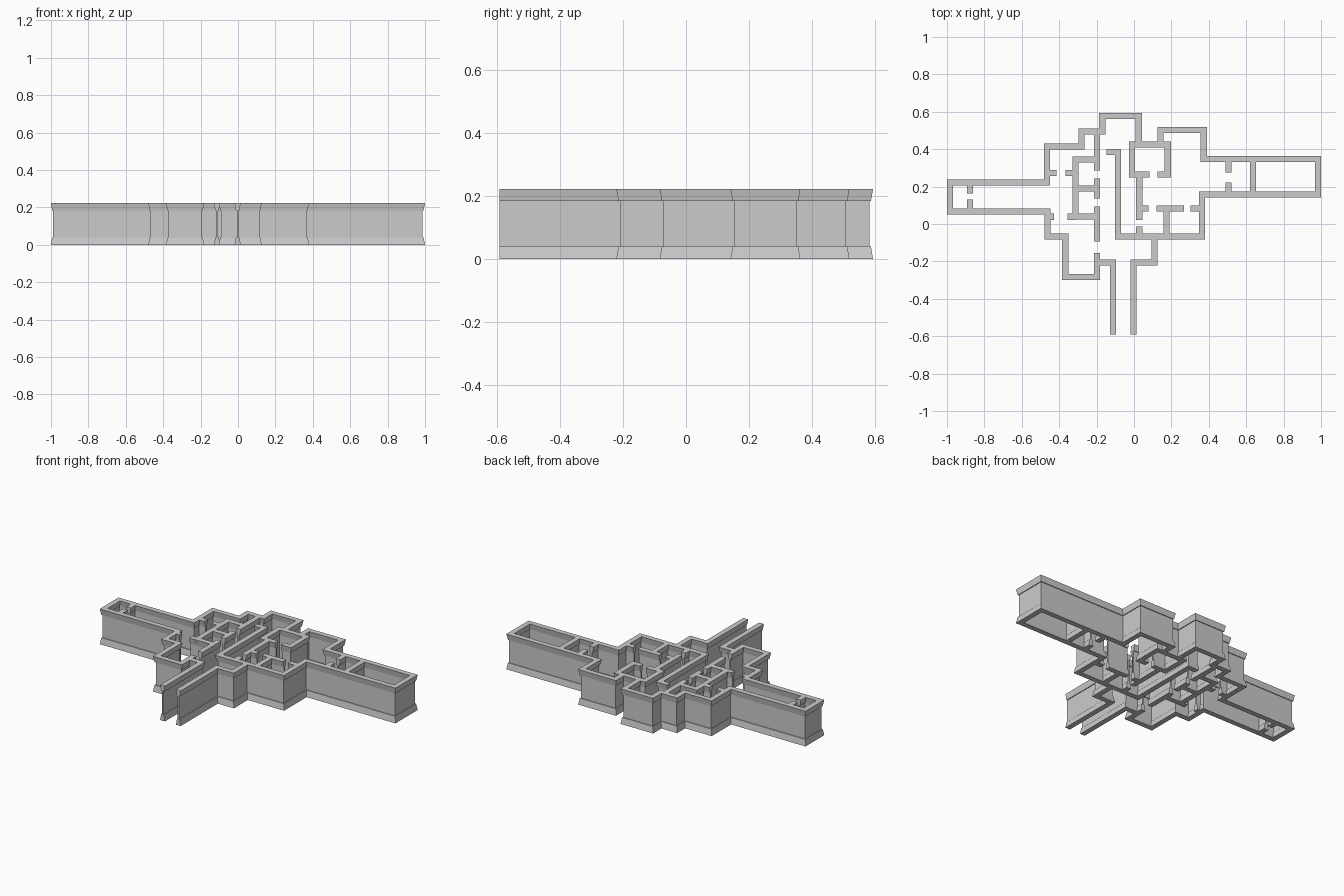
import bpy
import bmesh
from mathutils import Vector

default_cube = bpy.data.objects.get("Cube")
if default_cube:
    bpy.data.objects.remove(default_cube, do_unlink=True)

HEIGHT = 0.222
FOOT, TRIM, CORE = 0.0165, 0.0095, 0.0045   # half widths of the wall section

# Wall section: flared skirting, thin core, flared cornice
right_side = [(FOOT, 0), (TRIM, 0.04), (CORE, 0.04),
              (CORE, 0.184), (TRIM, 0.184), (FOOT, HEIGHT)]
SECTION = right_side + [(-w, z) for w, z in reversed(right_side)]


def plan_points(axis, start, stops):
    """Right-angled path: each stop moves along x or y in turn."""
    points = [Vector(start)]
    index = "xy".index(axis)
    for stop in stops:
        point = points[-1].copy()
        point[index] = stop
        points.append(point)
        index = 1 - index
    return points


def wall(name, axis, start, *stops):
    """Sweep the wall section along a plan path with mitred corners."""
    points = plan_points(axis, start, stops)
    normals = []
    for a, b in zip(points, points[1:]):
        d = (b - a).normalized()
        normals.append(Vector((d.y, -d.x)))
    mitres = [normals[0]]
    mitres += [a + b for a, b in zip(normals, normals[1:])]
    mitres.append(normals[-1])

    bm = bmesh.new()
    rings = []
    for point, mitre in zip(points, mitres):
        rings.append([bm.verts.new((*(point + mitre * w), z)) for w, z in SECTION])
    count = len(SECTION)
    for a, b in zip(rings, rings[1:]):
        for i in range(count):
            j = (i + 1) % count
            bm.faces.new((a[i], a[j], b[j], b[i]))
    bm.faces.new(rings[0])
    bm.faces.new(list(reversed(rings[-1])))
    bmesh.ops.recalc_face_normals(bm, faces=bm.faces[:])
    mesh = bpy.data.meshes.new(name)
    bm.to_mesh(mesh)
    bm.free()
    obj = bpy.data.objects.new(name, mesh)
    bpy.context.collection.objects.link(obj)
    return obj


def wall_with_doors(name, axis, line, *spans):
    """Straight wall along one axis, split into spans by door openings."""
    for number, (a, b) in enumerate(spans, 1):
        start = (a, line) if axis == "x" else (line, a)
        wall(f"{name}_{number}", axis, start, b)


# Outer shell, from the left-hand entrance wall round to the other one
wall("outer_wall", "y", (-0.112, -0.592),
     -0.205, -0.198, -0.283, -0.368, -0.067, -0.463,      # front corner room
     0.067, -0.984, 0.222, -0.465,                        # west wing
     0.415, -0.28, 0.495, -0.17, 0.578, 0.025,            # stepped rear
     0.425, 0.141, 0.503, 0.373,                          # rear room
     0.347, 0.983, 0.158, 0.363,                          # east wing
     -0.067, 0.11, -0.205, -0.002, -0.592)                # entrance passage

# Wing partitions
wall_with_doors("west_wing_partition", "y", -0.877, (0.222, 0.163), (0.131, 0.067))
wall_with_doors("east_wing_partition", "y", 0.505, (0.347, 0.275), (0.222, 0.158))
wall("east_wing_cross_wall", "y", (0.636, 0.347), 0.158)

# Corridor wall with its row of door openings
wall_with_doors("corridor_wall", "y", -0.198, (0.495, 0.286), (0.243, 0.136),
                (0.094, -0.094), (-0.155, -0.205))

# Small rooms beside the corridor
wall("side_rooms_wall", "x", (-0.198, 0.345), -0.313, 0.04, -0.198)
wall("side_rooms_divider", "x", (-0.313, 0.19), -0.198)
wall_with_doors("side_rooms_rear_doorway", "x", 0.273, (-0.465, -0.414), (-0.366, -0.313))
wall_with_doors("side_rooms_front_doorway", "x", 0.039, (-0.463, -0.428), (-0.356, -0.313))

# Long hall wall, hooked at the rear
wall("hall_wall", "x", (-0.147, 0.385), -0.086, -0.067, 0.11)

# Inner chamber with a front doorway
wall("chamber_wall", "x", (0.083, 0.265), -0.01, 0.425, 0.18, 0.265, 0.126)

# Rooms in front of the chamber
wall_with_doors("front_rooms_side", "y", 0.028, (0.265, 0.021), (-0.013, -0.067))
wall_with_doors("front_rooms_rear", "x", 0.082, (0.028, 0.078), (0.12, 0.267), (0.302, 0.363))
wall("front_rooms_divider", "y", (0.174, 0.082), -0.067)
